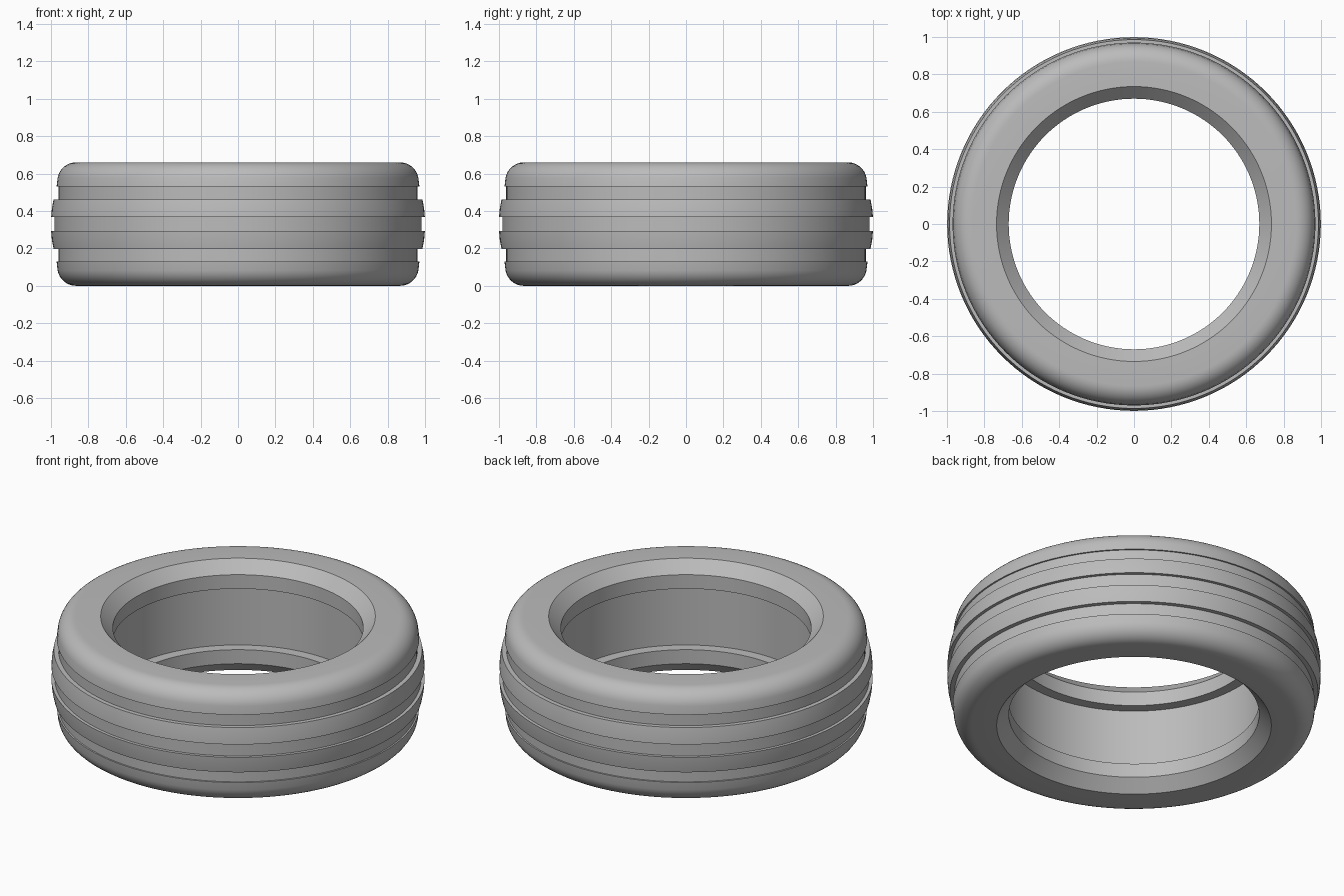
import bpy, bmesh, math

old = bpy.data.objects.get("Cube")
if old:
    bpy.data.objects.remove(old, do_unlink=True)

MID = 0.33       # height of the tyre's middle plane
SEGMENTS = 128

# Rubber material
rubber = bpy.data.materials.new("grey rubber")
rubber.use_nodes = True
colour = (0.5, 0.5, 0.5, 1)
rubber.diffuse_color = colour
rubber.node_tree.nodes["Principled BSDF"].inputs["Base Color"].default_value = colour

# Upper half of the cross-section (radius, height above middle), inside to outside
half = [(0.73, 0.18), (0.67, 0.18), (0.67, 0.263),      # bead ledge and seat
        (0.735, 0.33)]                                  # rim chamfer
# Rounded shoulder
for i in range(9):
    a = math.radians(90 - 80 * i / 8)
    half.append((0.866 + 0.1 * math.cos(a), 0.23 + 0.1 * math.sin(a)))
half += [(0.97, 0.20), (0.961, 0.20), (0.961, 0.132),   # outer groove
         (0.986, 0.132), (0.995, 0.085), (0.999, 0.038),  # tread rib
         (0.981, 0.038)]                                # middle groove

# Mirror the half to close the section
section = half + [(r, -h) for r, h in reversed(half)]

# Revolve the section around z
bm = bmesh.new()
verts = [bm.verts.new((r, 0, MID + h)) for r, h in section]
edges = [bm.edges.new((v, verts[(i + 1) % len(verts)])) for i, v in enumerate(verts)]
bmesh.ops.spin(bm, geom=verts + edges, cent=(0, 0, 0), axis=(0, 0, 1),
               angle=math.tau, steps=SEGMENTS, use_merge=True)
bmesh.ops.remove_doubles(bm, verts=bm.verts[:], dist=0.0001)
bmesh.ops.recalc_face_normals(bm, faces=bm.faces[:])
mesh = bpy.data.meshes.new("tyre")
bm.to_mesh(mesh)
bm.free()
mesh.materials.append(rubber)

tyre = bpy.data.objects.new("tyre", mesh)
bpy.context.collection.objects.link(tyre)
bpy.ops.object.select_all(action='DESELECT')
tyre.select_set(True)
bpy.context.view_layer.objects.active = tyre
bpy.ops.object.shade_smooth_by_angle(angle=math.radians(30))
